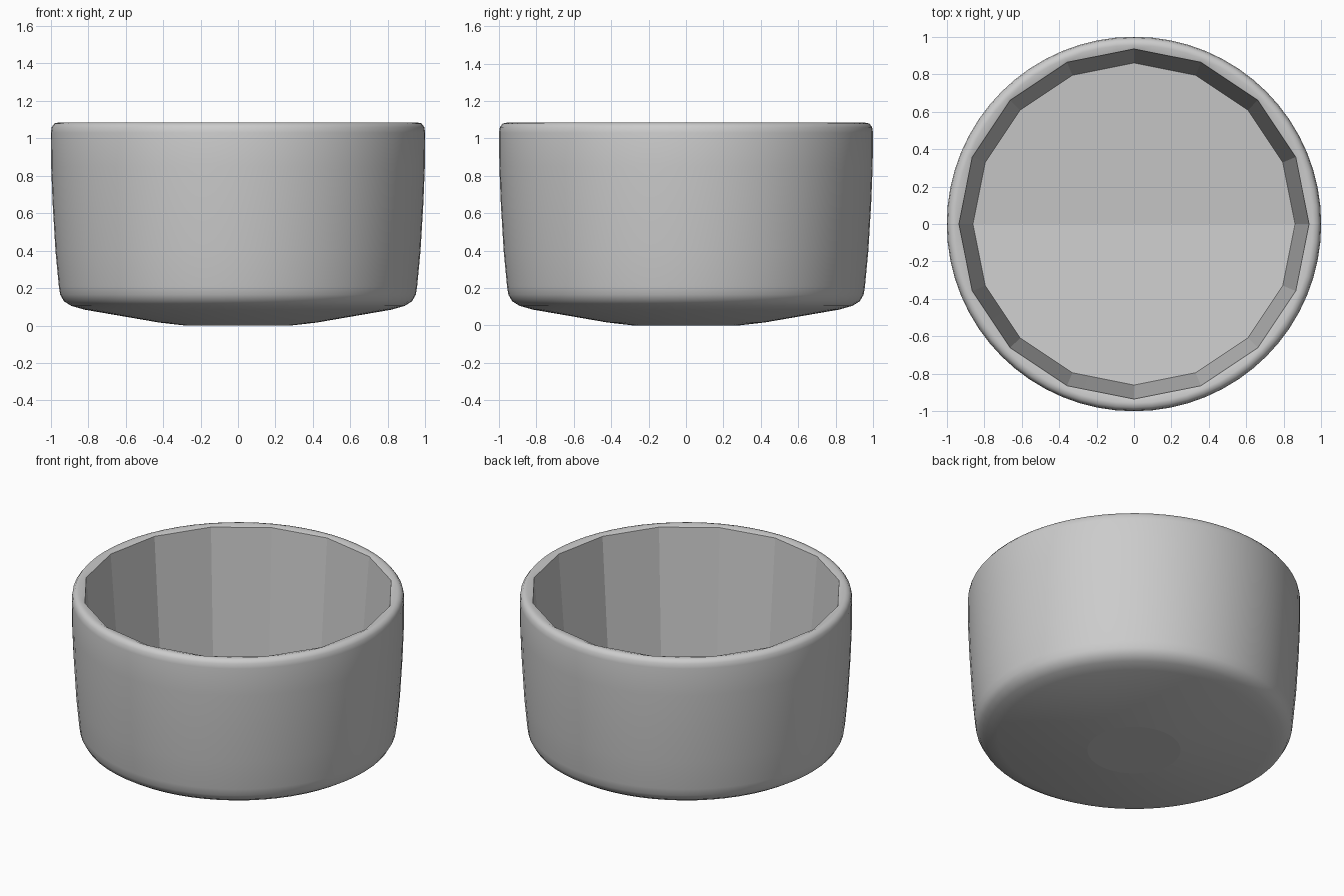
import bpy, bmesh, math

cube = bpy.data.objects.get("Cube")
if cube:
    bpy.data.objects.remove(cube, do_unlink=True)

SEG, SIDES = 64, 16          # round outside, sixteen-sided inside

grey = bpy.data.materials.new("plain grey")
grey.use_nodes = True
colour = (0.6, 0.6, 0.6, 1)
grey.diffuse_color = colour
grey.node_tree.nodes["Principled BSDF"].inputs["Base Color"].default_value = colour


def ring(bm, radius, height, faceted=False):
    """One ring of vertices, pulled onto polygon sides when faceted."""
    verts = []
    for i in range(SEG):
        a = 2 * math.pi * i / SEG
        r = radius
        if faceted:
            step = 2 * math.pi / SIDES
            r *= math.cos(step / 2) / math.cos(a % step - step / 2)
        x, y = r * math.cos(a), r * math.sin(a)
        z = height(y) if callable(height) else height
        verts.append(bm.verts.new((x, y, z)))
    return verts


def bridge(bm, lower, upper, smooth):
    for i in range(SEG):
        j = (i + 1) % SEG
        bm.faces.new((lower[i], lower[j], upper[j], upper[i])).smooth = smooth


def cap(bm, edge, height, flip):
    centre = bm.verts.new((0, 0, height))
    for i in range(SEG):
        a, b = edge[i], edge[(i + 1) % SEG]
        bm.faces.new((b, a, centre) if flip else (a, b, centre))


# Outer shell: shallow dished base, rounded foot, flaring wall, soft rim
outer = [(0.28, 0.0), (0.42, 0.016), (0.82, 0.085), (0.89, 0.105),
         (0.93, 0.13), (0.95, 0.165), (0.957, 0.21), (0.975, 0.4),
         (0.99, 0.65), (0.998, 0.85), (1.0, 1.03), (0.995, 1.06),
         (0.98, 1.08), (0.955, 1.085)]
bm = bmesh.new()
rings = [ring(bm, r, z) for r, z in outer]
for low, high in zip(rings, rings[1:]):
    bridge(bm, low, high, True)
cap(bm, rings[0], 0.0, True)

# Faceted inner wall, and a floor with a shallow crease across the middle
lip = ring(bm, 0.935, 1.075, True)
floor = ring(bm, 0.86, lambda y: 0.13 + 0.08 * abs(y), True)
bridge(bm, rings[-1], lip, True)
bridge(bm, lip, floor, False)
cap(bm, floor, 0.13, False)

bmesh.ops.recalc_face_normals(bm, faces=bm.faces)
for edge in bm.edges:
    if len({f.smooth for f in edge.link_faces}) > 1:
        edge.smooth = False
mesh = bpy.data.meshes.new("round_bowl")
bm.to_mesh(mesh)
bm.free()
mesh.materials.append(grey)
bowl = bpy.data.objects.new("round_bowl", mesh)
bpy.context.collection.objects.link(bowl)
